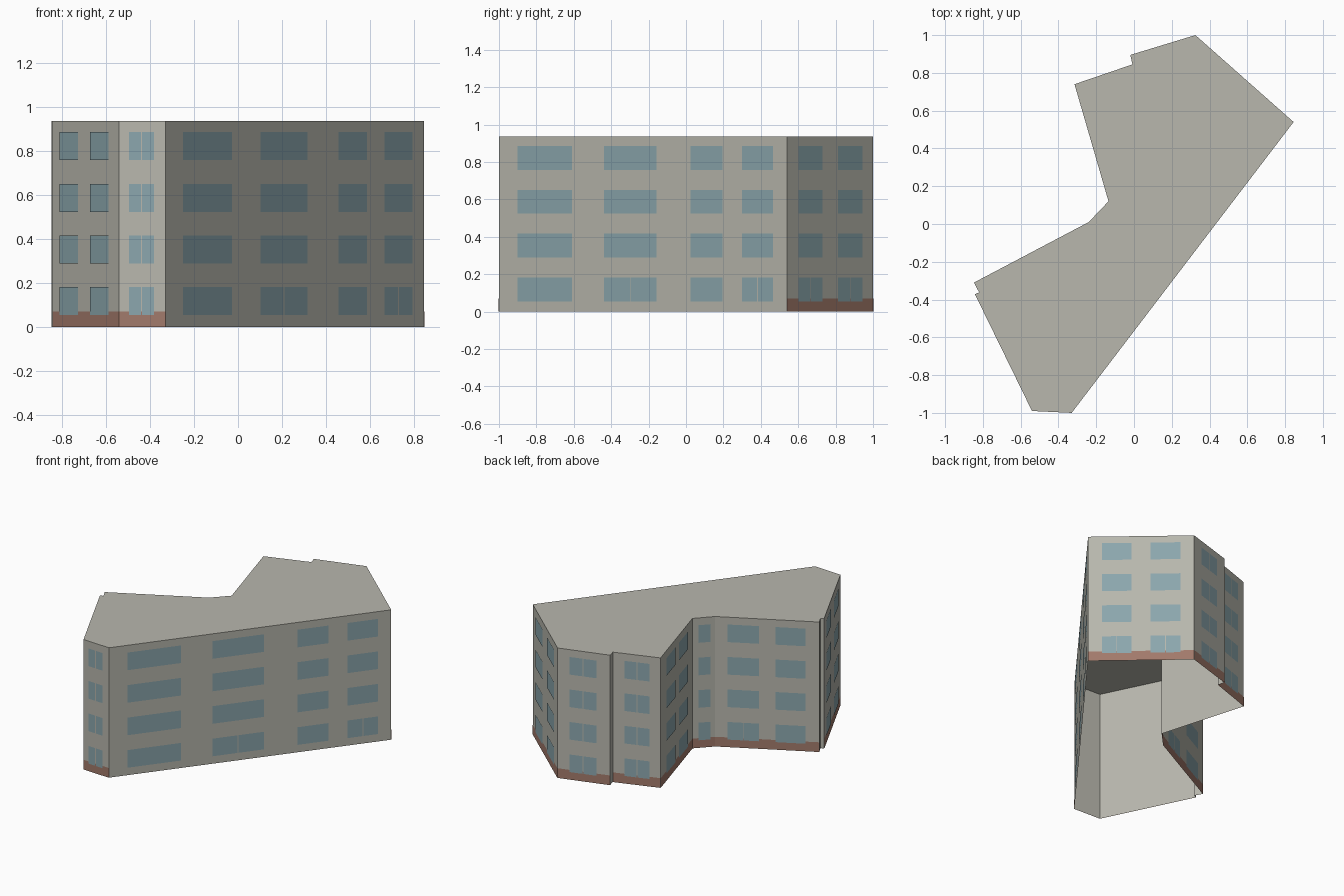
import bpy
from mathutils import Vector

cube = bpy.data.objects.get("Cube")
if cube:
    bpy.data.objects.remove(cube, do_unlink=True)

HEIGHT = 0.937
BAND_TOP = 0.07
FLOORS = 4
FLOOR_STEP = 0.2345
SILL = 0.055
WINDOW_HEIGHT = 0.127
GAP = 0.006  # between the two halves of a split window


def make_material(name, color):
    mat = bpy.data.materials.new(name)
    mat.use_nodes = True
    mat.diffuse_color = (*color, 1)
    bsdf = next(n for n in mat.node_tree.nodes if n.type == 'BSDF_PRINCIPLED')
    bsdf.inputs["Base Color"].default_value = (*color, 1)
    return mat


wall_mat = make_material("warm_grey_render", (0.48, 0.475, 0.42))
glass_mat = make_material("blue_grey_glass", (0.26, 0.385, 0.42))
band_mat = make_material("red_brown_plinth", (0.36, 0.195, 0.147))


def make_object(name, verts, faces, mat):
    mesh = bpy.data.meshes.new(name)
    mesh.from_pydata(verts, [], faces)
    mesh.materials.append(mat)
    obj = bpy.data.objects.new(name, mesh)
    bpy.context.scene.collection.objects.link(obj)
    return obj


def wall_plate(a, b, t0, t1, z0, z1, offset):
    """Corners of an upright plate on wall a-b, between fractions t0 and t1."""
    a, b = Vector((*a, 0)), Vector((*b, 0))
    along = b - a
    out = Vector((along.y, -along.x, 0)).normalized() * offset
    p, q = a + along * t0 + out, a + along * t1 + out
    up0, up1 = Vector((0, 0, z0)), Vector((0, 0, z1))
    return [p + up0, q + up0, q + up1, p + up1]


def make_plates(name, quads, mat):
    verts = [v for quad in quads for v in quad]
    faces = [tuple(range(i, i + 4)) for i in range(0, len(verts), 4)]
    return make_object(name, verts, faces, mat)


# Each wall: name, start corner, plinth band?, windows (start, end, split rule)
WALLS = [
    ("long_front", (-0.33, -1.0), False,
     [(0.066, 0.255, ""), (0.366, 0.548, "ground"),
      (0.667, 0.777, ""), (0.845, 0.953, "ground")]),
    ("left_end", (0.845, 0.54), True,
     [(0.13, 0.41, "ground"), (0.59, 0.87, "ground")]),
    ("back_left", (0.325, 1.0), True, [(0.23, 0.75, "all")]),
    ("back_step", (-0.02, 0.895), False, []),
    ("back_right", (-0.008, 0.845), True, [(0.25, 0.77, "all")]),
    ("courtyard_left", (-0.315, 0.74), True,
     [(0.17, 0.45, ""), (0.57, 0.85, "")]),
    ("courtyard_corner", (-0.135, 0.12), True, [(0.26, 0.78, "")]),
    ("courtyard_right", (-0.24, 0.01), True,
     [(0.12, 0.42, "ground"), (0.58, 0.87, "")]),
    ("right_step", (-0.847, -0.31), False, []),
    ("right_step_return", (-0.82, -0.362), False, []),
    ("right_end", (-0.842, -0.372), True,
     [(0.11, 0.39, ""), (0.57, 0.85, "")]),
    ("front_end", (-0.54, -0.99), True, [(0.21, 0.76, "all")]),
]

# Building shell: walls and flat roof, open underneath
corners = [wall[1] for wall in WALLS]
n = len(corners)
shell_verts = [(x, y, z) for z in (0, HEIGHT) for x, y in corners]
shell_faces = [(i, (i + 1) % n, (i + 1) % n + n, i + n) for i in range(n)]
shell_faces.append(tuple(range(n, 2 * n)))
make_object("building_shell", shell_verts, shell_faces, wall_mat)

for i, (name, a, has_band, windows) in enumerate(WALLS):
    b = corners[(i + 1) % n]
    length = (Vector(b) - Vector(a)).length

    # Plinth band
    if has_band:
        make_plates(name + "_plinth",
                    [wall_plate(a, b, 0, 1, 0, BAND_TOP, 0.0015)], band_mat)

    # Window panes on every floor
    panes = []
    for floor in range(FLOORS):
        z0 = SILL + floor * FLOOR_STEP
        for t0, t1, split in windows:
            spans = [(t0, t1)]
            if split == "all" or (split == "ground" and floor == 0):
                mid, half = (t0 + t1) / 2, GAP / 2 / length
                spans = [(t0, mid - half), (mid + half, t1)]
            panes += [wall_plate(a, b, s, e, z0, z0 + WINDOW_HEIGHT, 0.003)
                      for s, e in spans]
    if panes:
        make_plates(name + "_windows", panes, glass_mat)
